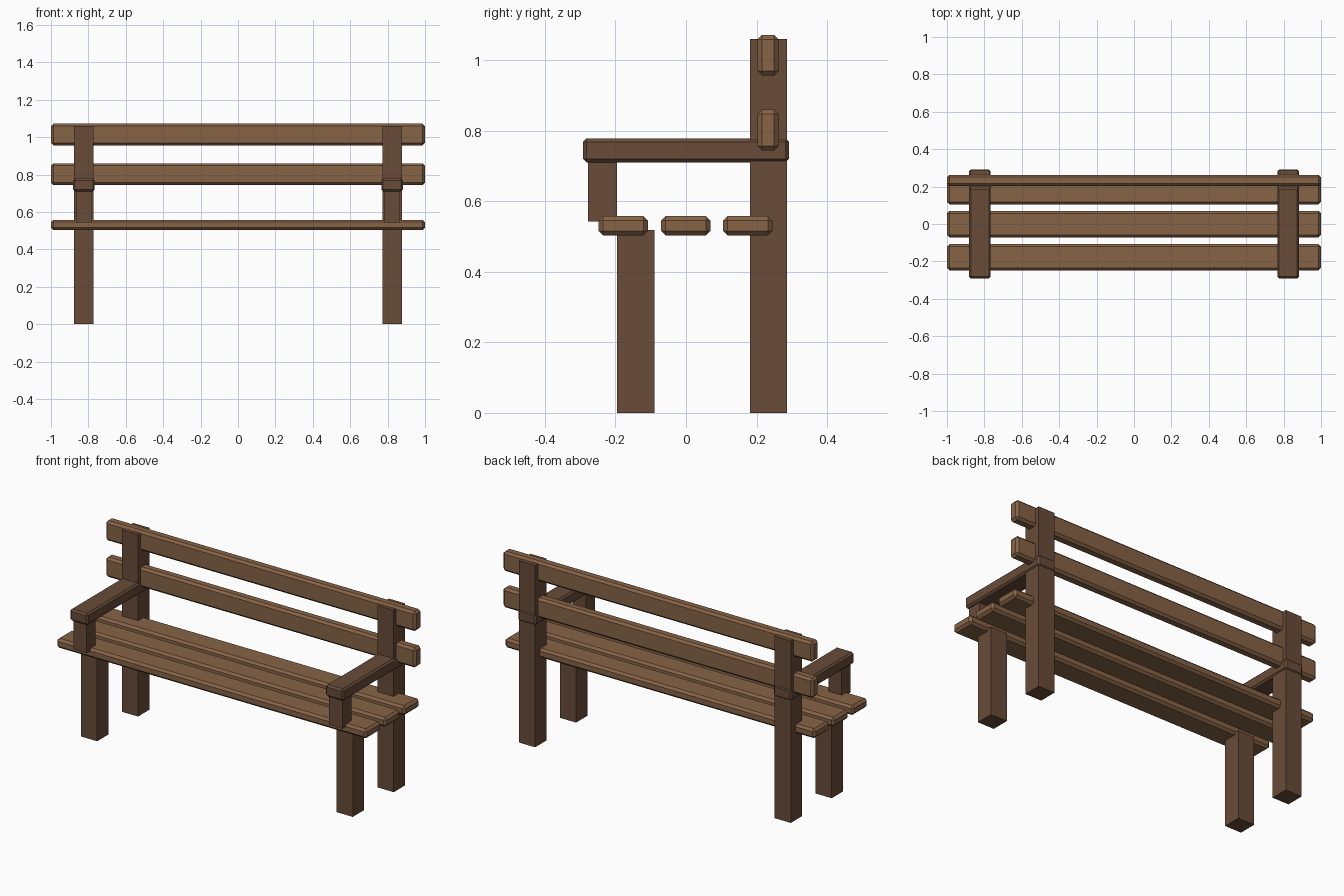
import bpy, bmesh

if "Cube" in bpy.data.objects:
    bpy.data.objects.remove(bpy.data.objects["Cube"])


def material(name, color):
    m = bpy.data.materials.new(name)
    m.diffuse_color = color
    m.use_nodes = True
    m.node_tree.nodes["Principled BSDF"].inputs["Base Color"].default_value = m.diffuse_color
    return m


light = material("slat_wood", (0.24, 0.125, 0.062, 1))
dark = material("frame_wood", (0.14, 0.072, 0.04, 1))


def beam(name, x, y, z, mat, chamfer=0.0):
    """Box from (min, max) ranges, with optional one-segment chamfer."""
    mesh = bpy.data.meshes.new(name)
    bm = bmesh.new()
    bmesh.ops.create_cube(bm, size=1)
    for v in bm.verts:
        for i, (lo, hi) in enumerate((x, y, z)):
            v.co[i] = hi if v.co[i] > 0 else lo
    bm.to_mesh(mesh)
    bm.free()
    mesh.materials.append(mat)
    ob = bpy.data.objects.new(name, mesh)
    bpy.context.collection.objects.link(ob)
    if chamfer:
        b = ob.modifiers.new("chamfer", 'BEVEL')
        b.width = chamfer
        b.segments = 1
    return ob


# Seat slats
for i, y in enumerate((-0.178, -0.001, 0.175)):
    beam(f"seat_slat_{i + 1}", (-1, 1), (y - 0.07, y + 0.07), (0.503, 0.558), light, 0.013)

# Backrest slats, running through the posts
for name, z in (("lower", 0.802), ("upper", 1.014)):
    beam(f"back_slat_{name}", (-1, 1), (0.203, 0.263), (z - 0.058, z + 0.058), light, 0.013)

# Legs, armrests and supports on both sides
for side, cx in (("left", -0.824), ("right", 0.824)):
    def across(w):
        return (cx - w / 2, cx + w / 2)

    beam(f"back_post_{side}", across(0.105), (0.182, 0.287), (0, 1.06), dark)
    beam(f"front_leg_{side}", across(0.105), (-0.195, -0.09), (0, 0.518), dark)
    beam(f"arm_support_{side}", across(0.086), (-0.278, -0.195), (0.543, 0.73), dark)
    beam(f"armrest_{side}", across(0.116), (-0.292, 0.292), (0.71, 0.778), dark, 0.01)
